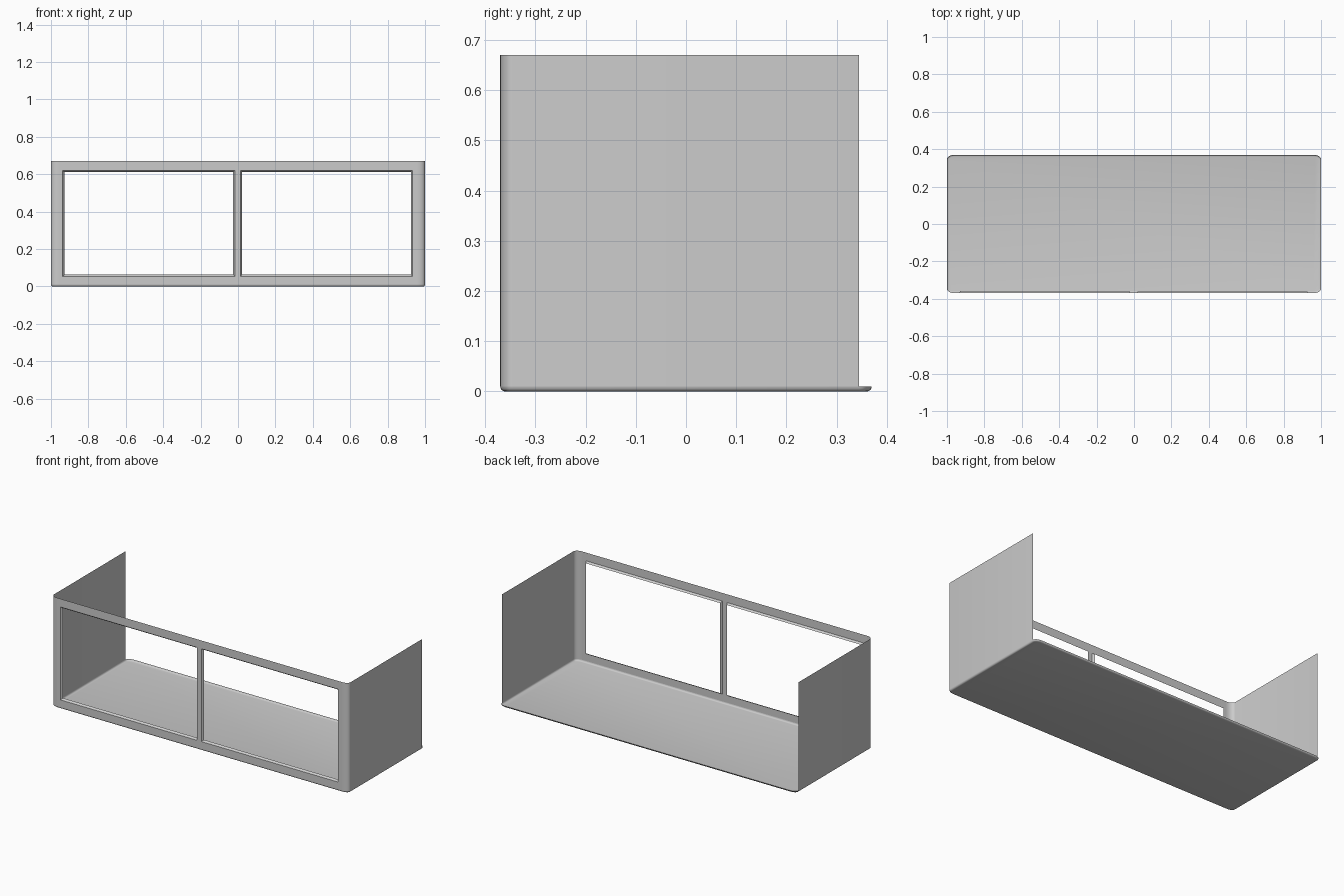
import bpy, bmesh
from math import sin, cos, pi

if "Cube" in bpy.data.objects:
    bpy.data.objects.remove(bpy.data.objects["Cube"])

W, D, H = 1.0, 0.37, 0.67      # half width, half depth, height
RX, RY = 0.04, 0.025           # plan corner radii
RIM = 0.01                     # rounded lower edge
SEG = 6


def finish(bm, name, angle=0.7):
    bmesh.ops.remove_doubles(bm, verts=bm.verts, dist=1e-5)
    bmesh.ops.recalc_face_normals(bm, faces=bm.faces)
    mesh = bpy.data.meshes.new(name)
    bm.to_mesh(mesh)
    bm.free()
    ob = bpy.data.objects.new(name, mesh)
    bpy.context.collection.objects.link(ob)
    bpy.ops.object.select_all(action='DESELECT')
    ob.select_set(True)
    bpy.context.view_layer.objects.active = ob
    bpy.ops.object.shade_smooth_by_angle(angle=angle)
    return ob


def corner(sx, sy, start, inset=0.0):
    """Quarter arc of the plan outline, counter-clockwise from start."""
    pts = []
    for i in range(SEG + 1):
        a = start + pi / 2 * i / SEG
        pts.append((sx * (W - RX) + (RX - inset) * cos(a),
                    sy * (D - RY) + (RY - inset) * sin(a)))
    return pts


def outline(inset):
    return (corner(1, 1, 0, inset) + corner(-1, 1, pi / 2, inset)
            + corner(-1, -1, pi, inset) + corner(1, -1, 1.5 * pi, inset))


# floor: shallow tray with a rounded lower edge
bm = bmesh.new()
rings = []
for k in range(5):
    a = pi / 2 * k / 4
    rings.append([bm.verts.new((x, y, RIM * (1 - sin(a))))
                  for x, y in outline(RIM * (1 - cos(a)))])
for lo, hi in zip(rings, rings[1:]):
    for i in range(len(lo)):
        j = (i + 1) % len(lo)
        bm.faces.new((lo[i], lo[j], hi[j], hi[i]))
bm.faces.new(rings[-1])
finish(bm, "floor_tray")

# side walls: thin sheets, each wrapping round its front corner
left = [(-W, D - RY)] + corner(-1, -1, pi)
right = corner(1, -1, 1.5 * pi) + [(W, D - RY)]
for name, path in (("left_wall", left), ("right_wall", right)):
    bm = bmesh.new()
    low = [bm.verts.new((x, y, RIM)) for x, y in path]
    top = [bm.verts.new((x, y, H)) for x, y in path]
    for i in range(len(path) - 1):
        bm.faces.new((low[i], low[i + 1], top[i + 1], top[i]))
    finish(bm, name)

# front frame: sheet with two openings, each with a tapered inward lip
xs = [-W + RX, -0.937, -0.017, 0.013, 0.933, W - RX]
zs = [RIM, 0.054, 0.62, H]
LIP, DEPTH = 0.009, 0.012
bm = bmesh.new()
for i in range(5):
    for k in range(3):
        x0, x1, z0, z1 = xs[i], xs[i + 1], zs[k], zs[k + 1]
        outer = [(x0, -D, z0), (x1, -D, z0), (x1, -D, z1), (x0, -D, z1)]
        # openings reach slightly round the corner columns
        if k == 1 and i in (1, 3):
            y = -D + DEPTH
            inner = [(x0 + LIP, y, z0 + LIP), (x1 - LIP, y, z0 + LIP),
                     (x1 - LIP, y, z1 - LIP), (x0 + LIP, y, z1 - LIP)]
            for a in range(4):
                b = (a + 1) % 4
                bm.faces.new([bm.verts.new(p) for p in
                              (outer[a], outer[b], inner[b], inner[a])])
        else:
            bm.faces.new([bm.verts.new(p) for p in outer])
finish(bm, "window_frame", 0.5)
